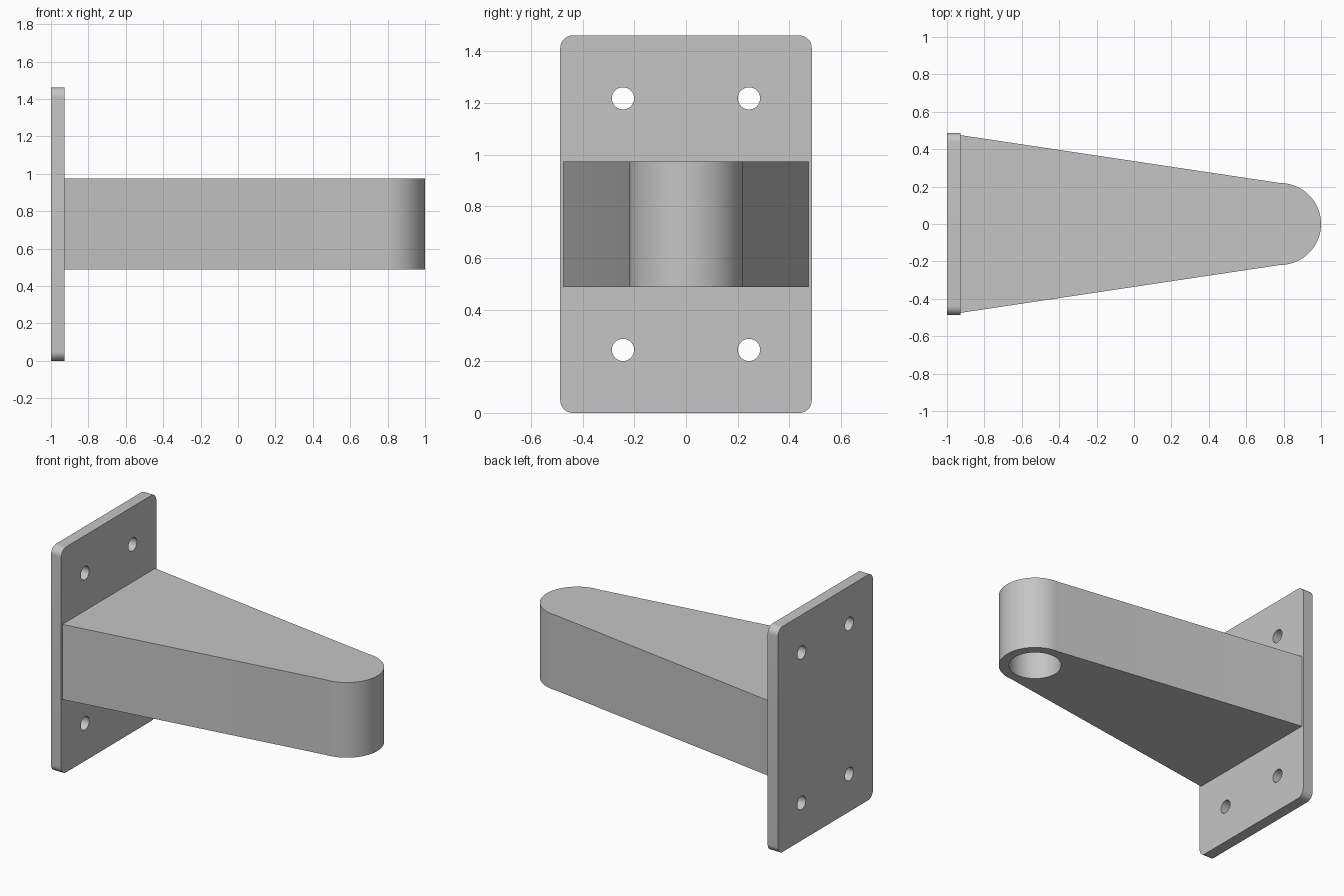
import bpy
import bmesh
from math import cos, sin, pi, radians
from mathutils import Matrix, Vector

cube = bpy.data.objects.get("Cube")
if cube:
    bpy.data.objects.remove(cube, do_unlink=True)

# Main dimensions
PLATE_W, PLATE_H, PLATE_T = 0.974, 1.462, 0.073
CORNER_R = 0.049
ARM_BOTTOM, ARM_TOP = 0.487, 0.974
ARM_HALF, TIP_R = 0.475, 0.219
SOCKET_R, SOCKET_DEPTH = 0.158, 0.41
BOLT_R, BOLT_Y = 0.043, 0.244
PLATE_FRONT = -1 + PLATE_T
TIP_X = 1 - TIP_R

steel = bpy.data.materials.new("plain grey")
steel.use_nodes = True
grey = (0.56, 0.56, 0.56, 1)
steel.diffuse_color = grey
steel.node_tree.nodes["Principled BSDF"].inputs["Base Color"].default_value = grey


def arc(cx, cy, r, start, end, steps):
    angles = [radians(start + (end - start) * i / steps) for i in range(steps + 1)]
    return [(cx + r * cos(a), cy + r * sin(a)) for a in angles]


def prism(name, points, offset):
    """Extrude a closed outline of 3D points along an offset."""
    bm = bmesh.new()
    face = bm.faces.new([bm.verts.new(p) for p in points])
    new = bmesh.ops.extrude_face_region(bm, geom=[face])["geom"]
    verts = [v for v in new if isinstance(v, bmesh.types.BMVert)]
    bmesh.ops.translate(bm, verts=verts, vec=Vector(offset))
    bmesh.ops.recalc_face_normals(bm, faces=bm.faces)
    return make_object(name, bm)


def make_object(name, bm):
    mesh = bpy.data.meshes.new(name)
    bm.to_mesh(mesh)
    bm.free()
    mesh.materials.append(steel)
    obj = bpy.data.objects.new(name, mesh)
    bpy.context.collection.objects.link(obj)
    return obj


def drill(obj, centre, radius, depth, axis):
    """Cut a round hole, then discard the cutter."""
    bm = bmesh.new()
    turn = Matrix.Rotation(pi / 2, 4, "Y") if axis == "X" else Matrix()
    bmesh.ops.create_cone(bm, cap_ends=True, segments=64, radius1=radius,
                          radius2=radius, depth=depth,
                          matrix=Matrix.Translation(centre) @ turn)
    cutter = make_object("hole_cutter", bm)
    cutter.hide_render = True
    mod = obj.modifiers.new("hole", "BOOLEAN")
    mod.operation = "DIFFERENCE"
    mod.solver = "EXACT"
    mod.object = cutter
    bpy.ops.object.select_all(action="DESELECT")
    bpy.context.view_layer.objects.active = obj
    obj.select_set(True)
    bpy.ops.object.modifier_apply(modifier=mod.name)
    bpy.data.objects.remove(cutter, do_unlink=True)


# Mounting plate with rounded corners and four bolt holes
y, z = PLATE_W / 2 - CORNER_R, PLATE_H / 2 - CORNER_R
outline = []
for i, (sy, sz) in enumerate([(1, 1), (-1, 1), (-1, -1), (1, -1)]):
    outline += arc(sy * y, PLATE_H / 2 + sz * z, CORNER_R, 90 * i, 90 * i + 90, 12)
plate = prism("mounting_plate", [(-1, a, b) for a, b in outline], (PLATE_T, 0, 0))
for side in (-1, 1):
    for height in (BOLT_Y, PLATE_H - BOLT_Y):
        drill(plate, (-1 + PLATE_T / 2, side * BOLT_Y, height), BOLT_R, PLATE_T * 3, "X")

# Tapered arm with a round tip and a blind socket from below
outline = [(PLATE_FRONT, ARM_HALF), (PLATE_FRONT, -ARM_HALF)]
outline += arc(TIP_X, 0, TIP_R, -90, 90, 48)
arm = prism("tapered_arm", [(a, b, ARM_BOTTOM) for a, b in outline],
            (0, 0, ARM_TOP - ARM_BOTTOM))
drill(arm, (TIP_X, 0, ARM_BOTTOM), SOCKET_R, SOCKET_DEPTH * 2, "Z")

# Smooth the round walls, keep the flat edges crisp
bpy.ops.object.select_all(action="DESELECT")
for obj in (plate, arm):
    obj.select_set(True)
bpy.context.view_layer.objects.active = arm
bpy.ops.object.shade_smooth_by_angle(angle=radians(20))
